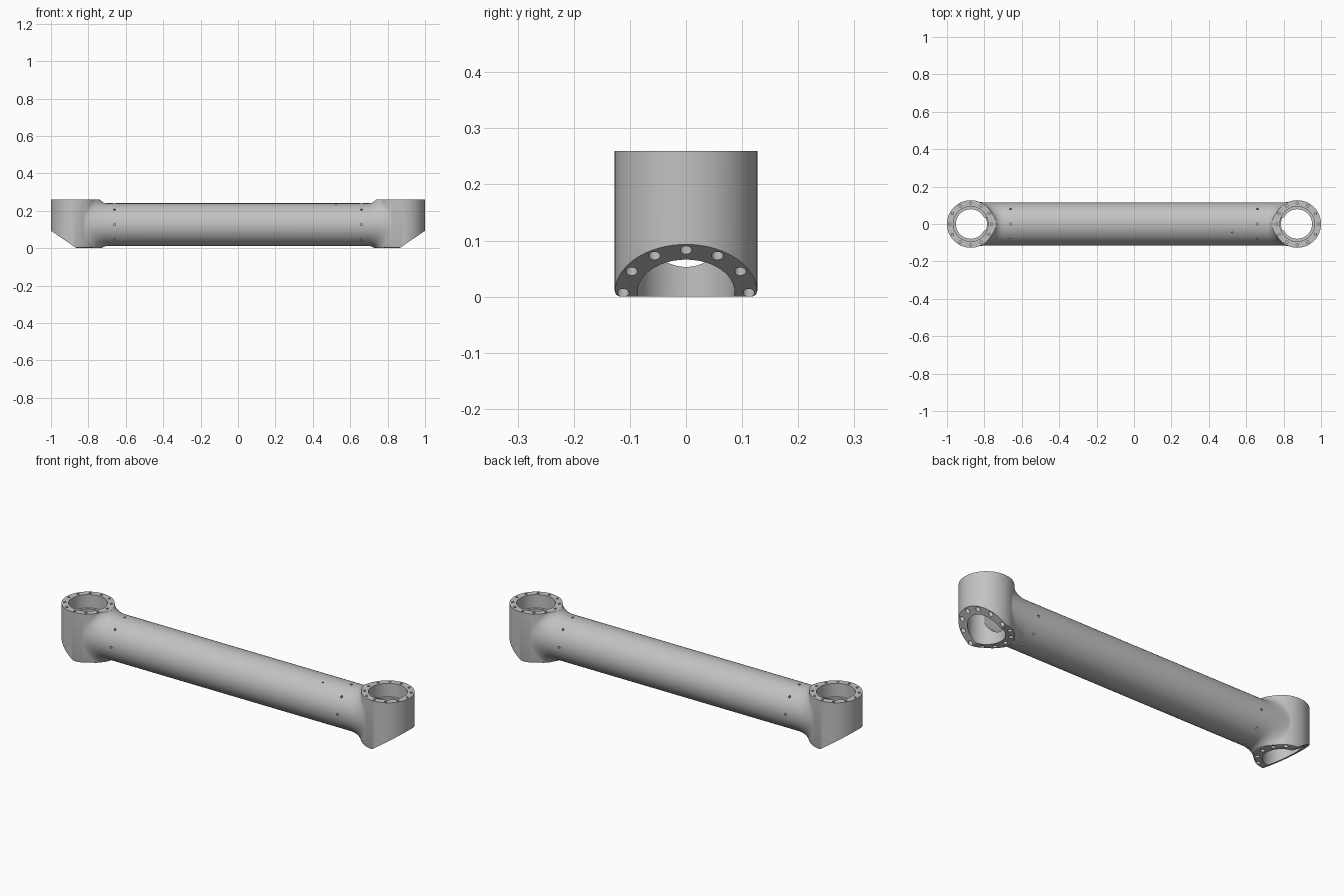
import bpy, bmesh
from math import sin, cos, pi, sqrt, radians
from mathutils import Matrix, Vector

cube = bpy.data.objects.get("Cube")
if cube:
    bpy.data.objects.remove(cube, do_unlink=True)

HUB_X, HUB_R, HEIGHT = 0.873, 0.127, 0.26
AXIS_Z, TUBE_R, SEAM_X = 0.126, 0.1145, 0.70
BORE_R, SLOPE = 0.073, 0.68
FOOT = HUB_X - 0.01
SIDES = 96

metal = bpy.data.materials.new("light_grey_metal")
metal.use_nodes = True
grey = (0.54, 0.54, 0.54, 1)
metal.diffuse_color = grey
metal.node_tree.nodes["Principled BSDF"].inputs["Base Color"].default_value = grey


def finish(bm, name):
    bmesh.ops.recalc_face_normals(bm, faces=bm.faces)
    mesh = bpy.data.meshes.new(name)
    bm.to_mesh(mesh)
    bm.free()
    obj = bpy.data.objects.new(name, mesh)
    mesh.materials.append(metal)
    bpy.context.collection.objects.link(obj)
    return obj


def loft(name, rings):
    """Closed solid skinned over rings of equal point counts, capped at both ends."""
    bm = bmesh.new()
    rings = [[bm.verts.new(p) for p in ring] for ring in rings]
    for a, b in zip(rings, rings[1:]):
        for k in range(len(a)):
            n = (k + 1) % len(a)
            bm.faces.new((a[k], a[n], b[n], b[k]))
    bm.faces.new(rings[0])
    bm.faces.new(rings[-1])
    return finish(bm, name)


def lathe(name, profile):
    """Solid of revolution about the hub's upright axis from (radius, z) steps."""
    turns = [2 * pi * k / SIDES for k in range(SIDES)]
    return loft(name, [[(HUB_X + r * cos(t), r * sin(t), z) for t in turns]
                       for r, z in profile])


def rods(name, specs):
    """Cylinders given as (start, end, radius, sides), joined in one mesh."""
    bm = bmesh.new()
    for a, b, radius, sides in specs:
        a, b = Vector(a), Vector(b)
        turn = (b - a).to_track_quat('Z', 'Y').to_matrix().to_4x4()
        bmesh.ops.create_cone(bm, cap_ends=True, segments=sides, radius1=radius,
                              radius2=radius, depth=(b - a).length,
                              matrix=Matrix.Translation((a + b) / 2) @ turn)
    return finish(bm, name)


def apply(obj, mod):
    bpy.context.view_layer.objects.active = obj
    bpy.ops.object.modifier_apply(modifier=mod.name)


def boolean(obj, other, operation='DIFFERENCE'):
    mod = obj.modifiers.new("cut", 'BOOLEAN')
    mod.operation, mod.solver, mod.object = operation, 'EXACT', other
    apply(obj, mod)
    bpy.data.objects.remove(other, do_unlink=True)


def smooth(obj):
    bpy.ops.object.select_all(action='DESELECT')
    obj.select_set(True)
    bpy.context.view_layer.objects.active = obj
    bpy.ops.object.shade_smooth_by_angle(angle=radians(30))


def radial(x, angle, r):
    return (x, r * sin(angle), AXIS_Z + r * cos(angle))


def screw_holes(x):
    return [(radial(x, k * pi / 4, 0.085), radial(x, k * pi / 4, 0.14), 0.006, 12)
            for k in range(8)]


def flared_neck():
    """Fillet blending the round tube into the upright hub wall."""
    rings, steps = [], 14
    for i in range(steps + 2):
        s = sin(min(i / steps, 1) * pi / 2)
        ring = []
        for k in range(SIDES):
            t = 2 * pi * (k + 0.5) / SIDES
            r = TUBE_R + (0.003 + 0.047 * cos(t) ** 2) * (1 - sqrt(max(0, 1 - s * s)))
            y, z = r * sin(t), AXIS_Z + r * cos(t)
            wall = HUB_X - sqrt(HUB_R ** 2 - y ** 2) + 0.001
            x = SEAM_X + (wall - SEAM_X) * s if i <= steps else HUB_X - 0.012
            ring.append((x, y, min(max(z, 0.0003), HEIGHT - 0.0003)))
        rings.append(ring)
    return loft("neck", rings)


def slope_cutter():
    """Wedge that trims the outer lower side of the hub."""
    near, far = 0.78, 1.1
    return loft("slope", [[(near, y, SLOPE * (near - FOOT)), (far, y, SLOPE * (far - FOOT)),
                           (far, y, -0.2), (near, y, -0.2)] for y in (-0.2, 0.2)])


# Joint hubs: upright barrel, neck and inner sleeve
hub = lathe("joint_hubs", [(0.118, 0), (0.1245, 0.003), (HUB_R, 0.01), (HUB_R, HEIGHT)])
boolean(hub, flared_neck(), 'UNION')
boolean(hub, rods("sleeve", [((0.60, 0, AXIS_Z), (0.78, 0, AXIS_Z), 0.0995, 64)]), 'UNION')

# Sloped underside, stepped bore and tube passage
boolean(hub, slope_cutter())
boolean(hub, lathe("bore", [(0.087, -0.1), (0.087, 0.17), (0.079, 0.17),
                            (0.079, 0.19), (0.093, 0.19), (0.093, 0.4)]))
boolean(hub, rods("passage", [((0.5, 0, AXIS_Z), (HUB_X, 0, AXIS_Z), BORE_R, 64)]))

# Blind bolt holes: small ones in the top rim, wider ones in the underside
bolts = []
for k in range(12):
    x, y = HUB_X + 0.112 * cos(k * pi / 6), 0.112 * sin(k * pi / 6)
    roof = max(0, SLOPE * (x - FOOT)) + 0.04
    bolts.append(((x, y, HEIGHT - 0.04), (x, y, 0.4), 0.0065, 16))
    bolts.append(((x, y, -0.1), (x, y, roof), 0.0105, 16))
boolean(hub, rods("bolts", bolts))
boolean(hub, rods("screws", screw_holes(0.66)))
apply(hub, hub.modifiers.new("mirror", 'MIRROR'))
smooth(hub)

# Long hollow tube with screw holes near both ends and one small vent
tube = rods("arm_tube", [((-SEAM_X, 0, AXIS_Z), (SEAM_X, 0, AXIS_Z), TUBE_R, SIDES)])
boolean(tube, rods("hollow", [((-1, 0, AXIS_Z), (1, 0, AXIS_Z), 0.1, SIDES)]))
vent = (radial(0.525, -0.4, 0.05), radial(0.525, -0.4, 0.14), 0.004, 12)
boolean(tube, rods("holes", screw_holes(0.66) + screw_holes(-0.66) + [vent]))
smooth(tube)
